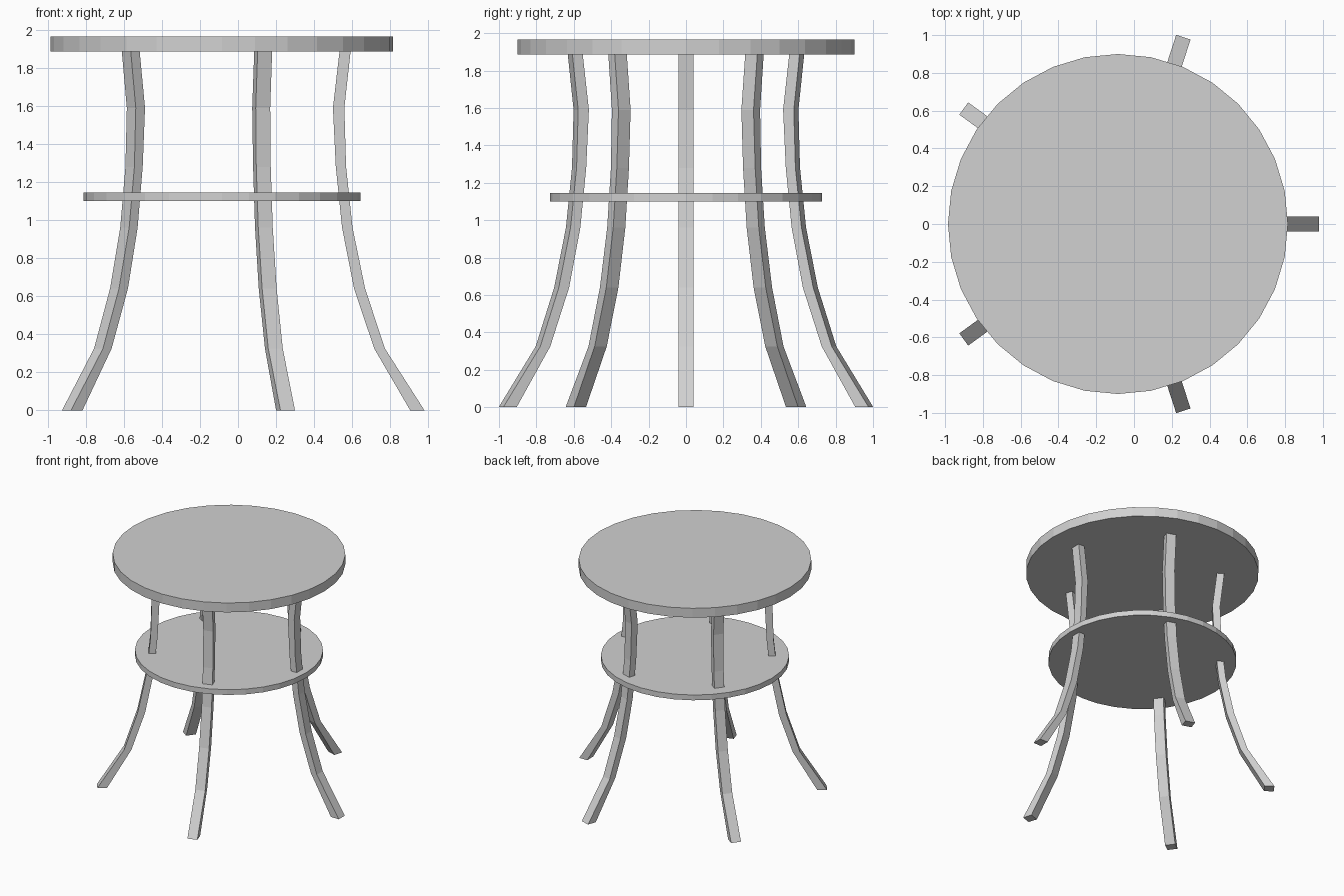
import bpy
import bmesh
from math import cos, sin, pi

cube = bpy.data.objects.get("Cube")
if cube:
    bpy.data.objects.remove(cube)

grey = bpy.data.materials.new("light_grey")
grey.use_nodes = True
grey.diffuse_color = (0.64, 0.64, 0.64, 1)
grey.node_tree.nodes["Principled BSDF"].inputs["Base Color"].default_value = grey.diffuse_color

DISC_X = -0.085     # the round boards sit slightly off the leg ring
RING_X = -0.06
LEG_COUNT = 5
HALF_WIDTH = 0.04


def finish(name, bm):
    bmesh.ops.recalc_face_normals(bm, faces=bm.faces)
    mesh = bpy.data.meshes.new(name)
    bm.to_mesh(mesh)
    bm.free()
    mesh.materials.append(grey)
    obj = bpy.data.objects.new(name, mesh)
    bpy.context.collection.objects.link(obj)
    return obj


def disc(name, radius, bottom, top):
    bm = bmesh.new()
    bmesh.ops.create_cone(bm, cap_ends=True, segments=32, radius1=radius,
                          radius2=radius, depth=top - bottom)
    finish(name, bm).location = (DISC_X, 0, (bottom + top) / 2)


# Round boards
disc("table_top", 0.90, 1.885, 1.965)
disc("lower_shelf", 0.728, 1.10, 1.145)

# Leg sections: height, inner x, outer x
SECTIONS = [(0, 0.905, 0.98), (0.325, 0.716, 0.772), (0.64, 0.61, 0.668),
            (0.96, 0.547, 0.602), (1.28, 0.514, 0.568),
            (1.59, 0.499, 0.559), (1.89, 0.534, 0.592)]


def leg(name, angle):
    bm = bmesh.new()
    rings = []
    for z, inner, outer in SECTIONS:
        corners = [(inner, -1), (outer, -1), (outer, 1), (inner, 1)]
        rings.append([bm.verts.new((x - RING_X, side * HALF_WIDTH, z))
                      for x, side in corners])
    for low, high in zip(rings, rings[1:]):
        for i in range(4):
            j = (i + 1) % 4
            bm.faces.new((low[i], low[j], high[j], high[i]))
    bm.faces.new(rings[0])
    bm.faces.new(rings[-1])
    obj = finish(name, bm)
    obj.location.x = RING_X
    obj.rotation_euler.z = angle


# Splayed legs around the ring
for k in range(LEG_COUNT):
    leg(f"leg_{k + 1}", 2 * pi * k / LEG_COUNT)
